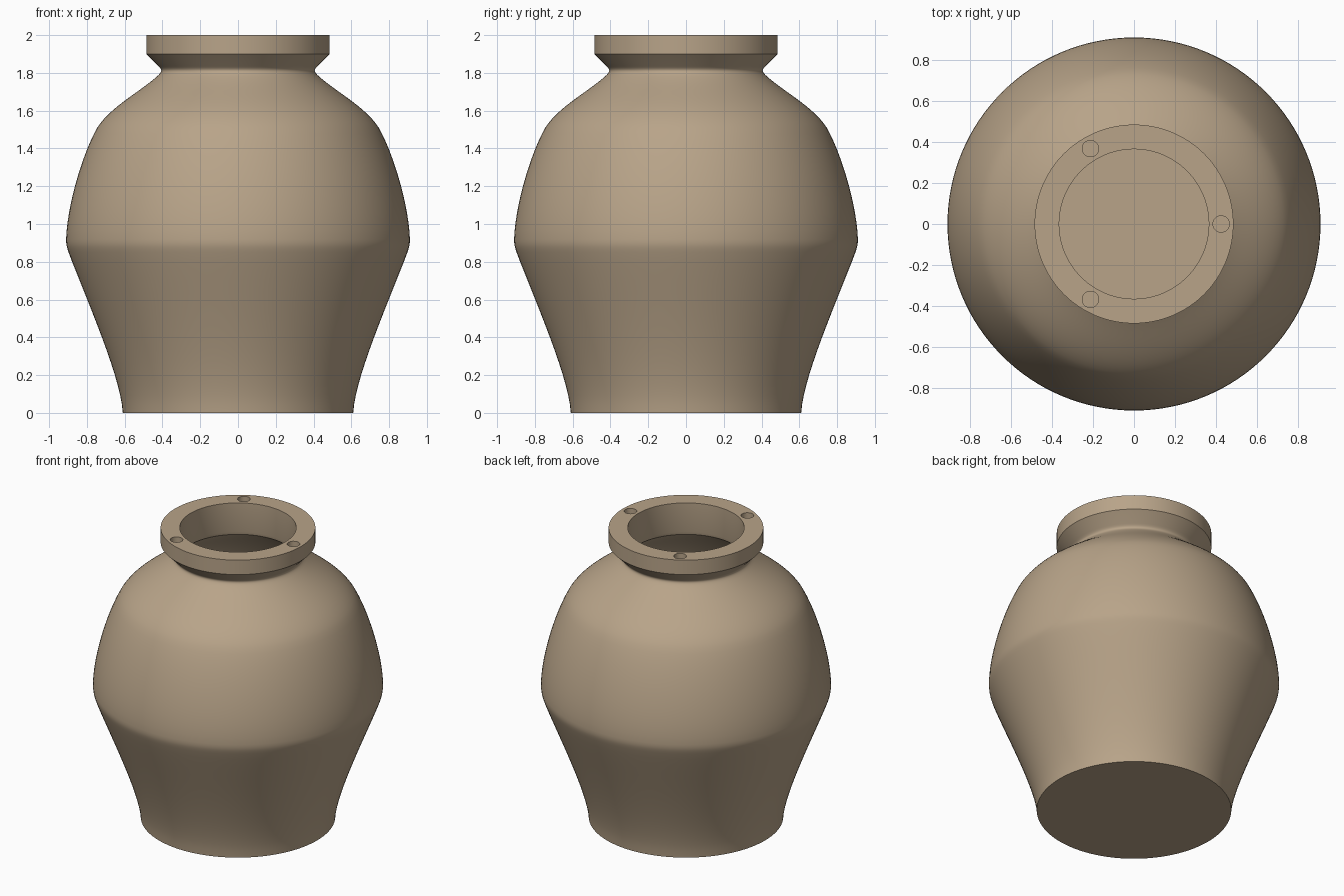
import bpy, bmesh, math
from mathutils import Vector, Matrix
from mathutils.geometry import interpolate_bezier

if "Cube" in bpy.data.objects:
    bpy.data.objects.remove(bpy.data.objects["Cube"])

SEGMENTS = 128
WALL = 0.06
FLOOR = 0.06
BORE = 0.365

clay = bpy.data.materials.new("warm clay")
clay.use_nodes = True
colour = (0.48, 0.37, 0.25, 1)
clay.diffuse_color = colour
clay.node_tree.nodes["Principled BSDF"].inputs["Base Color"].default_value = colour


def curve(start, handle_a, handle_b, end, steps):
    points = [Vector((r, 0, z)) for r, z in (start, handle_a, handle_b, end)]
    return [(p.x, p.z) for p in interpolate_bezier(*points, steps)]


def make_object(name, bm):
    bmesh.ops.recalc_face_normals(bm, faces=bm.faces)
    mesh = bpy.data.meshes.new(name)
    bm.to_mesh(mesh)
    bm.free()
    obj = bpy.data.objects.new(name, mesh)
    bpy.context.collection.objects.link(obj)
    mesh.materials.append(clay)
    return obj


def lathe(name, profile):
    bm = bmesh.new()
    verts = [bm.verts.new((r, 0, z)) for r, z in profile]
    edges = [bm.edges.new(pair) for pair in zip(verts, verts[1:])]
    bmesh.ops.spin(bm, geom=verts + edges, cent=(0, 0, 0), axis=(0, 0, 1),
                   angle=math.tau, steps=SEGMENTS, use_merge=True)
    bmesh.ops.remove_doubles(bm, verts=bm.verts, dist=0.0002)
    return make_object(name, bm)


# Outer wall: lower body, rounded belly, upper body, shoulder
body = curve((0.61, 0), (0.62, 0.2), (0.82, 0.64), (0.897, 0.85), 16)
body += curve((0.897, 0.85), (0.907, 0.88), (0.91, 0.89), (0.91, 0.92), 6)[1:]
body += curve((0.91, 0.92), (0.905, 1.1), (0.82, 1.38), (0.745, 1.51), 14)[1:]
body += curve((0.745, 1.51), (0.675, 1.62), (0.52, 1.7), (0.43, 1.78), 14)[1:]

# Pinched neck and flanged rim
neck = curve((0.43, 1.78), (0.4, 1.807), (0.4, 1.815), (0.42, 1.835), 8)[1:]
rim = [(0.485, 1.9), (0.485, 2), (BORE, 2), (BORE, 1.8)]

# Hollow inside follows the outer wall down to a flat floor
inside = [(r - WALL, z) for r, z in reversed(body) if z > FLOOR + 0.02]
inside += [(inside[-1][0] - 0.005, FLOOR), (0, FLOOR)]
jar = lathe("jar", [(0, 0)] + body + neck + rim + inside)

# Three shallow round sockets in the rim
bm = bmesh.new()
for i in range(3):
    place = Matrix.Rotation(i * math.tau / 3, 4, "Z") @ Matrix.Translation((0.425, 0, 2))
    bmesh.ops.create_cone(bm, cap_ends=True, segments=32, radius1=0.04,
                          radius2=0.04, depth=0.08, matrix=place)
cutter = make_object("socket_cutter", bm)
cutter.hide_render = True

cut = jar.modifiers.new("sockets", "BOOLEAN")
cut.operation = "DIFFERENCE"
cut.solver = "EXACT"
cut.object = cutter
bpy.ops.object.select_all(action="DESELECT")
jar.select_set(True)
bpy.context.view_layer.objects.active = jar
bpy.ops.object.modifier_apply(modifier=cut.name)
bpy.data.objects.remove(cutter)

bpy.ops.object.shade_smooth_by_angle(angle=math.radians(30))
